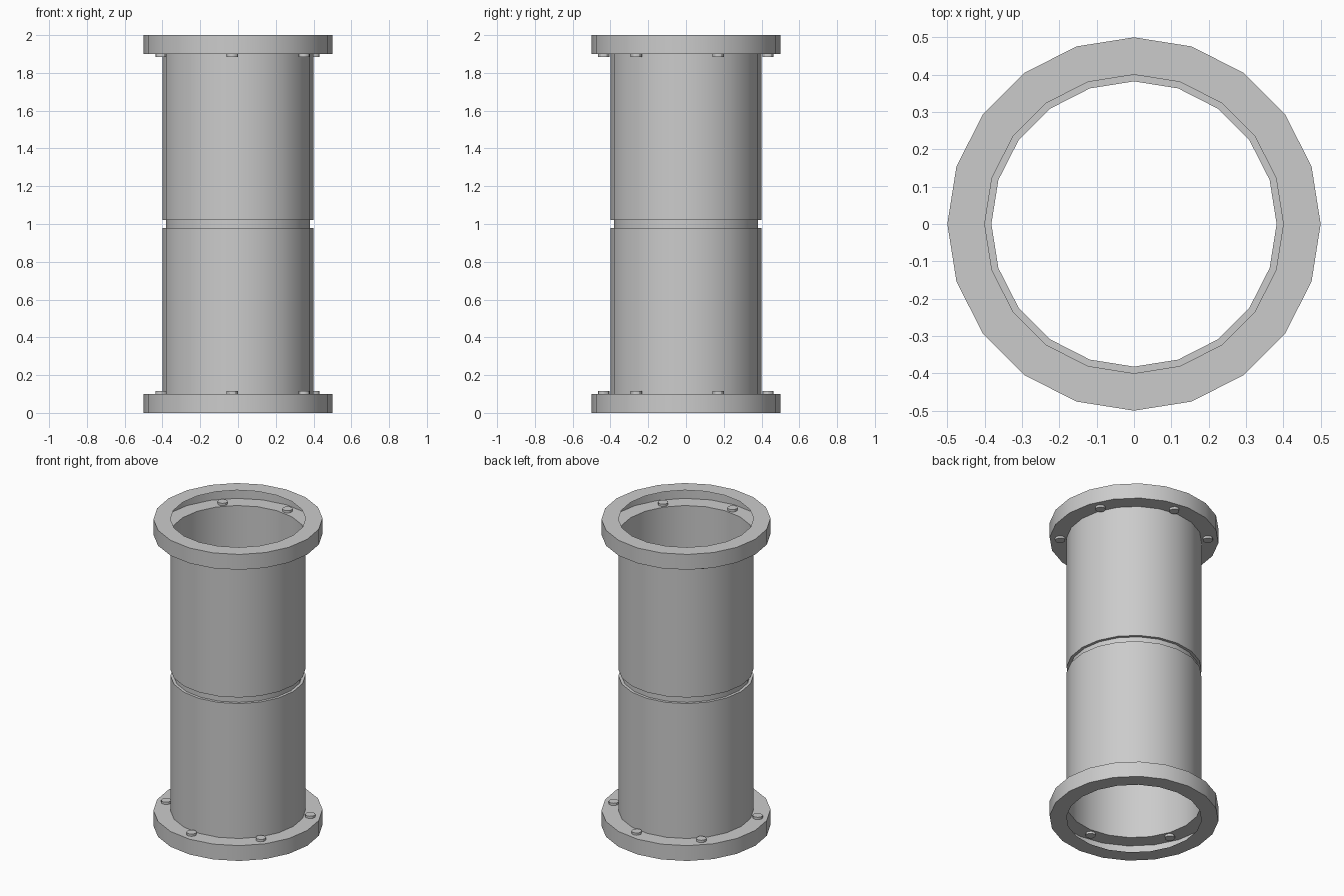
import bpy
import bmesh
from math import cos, sin, pi, radians

if "Cube" in bpy.data.objects:
    bpy.data.objects.remove(bpy.data.objects["Cube"])

SIDES = 20


def finish(name, bm):
    """Turn a bmesh into a smooth shaded object with sharp corners."""
    mesh = bpy.data.meshes.new(name)
    bm.to_mesh(mesh)
    bm.free()
    obj = bpy.data.objects.new(name, mesh)
    bpy.context.collection.objects.link(obj)
    bpy.ops.object.select_all(action='DESELECT')
    obj.select_set(True)
    bpy.context.view_layer.objects.active = obj
    bpy.ops.object.shade_smooth_by_angle(angle=radians(30))
    return obj


def lathe(name, profile):
    """Spin an open (radius, z) profile, listed bottom to top, around z."""
    bm = bmesh.new()
    rings = []
    for r, z in profile:
        rings.append([bm.verts.new((r * cos(2 * pi * i / SIDES),
                                    r * sin(2 * pi * i / SIDES), z))
                      for i in range(SIDES)])
    for low, high in zip(rings, rings[1:]):
        for i in range(SIDES):
            j = (i + 1) % SIDES
            bm.faces.new((low[i], low[j], high[j], high[i]))
    return finish(name, bm)


def bolt(name, angle, z):
    """Short round bolt head passing through the flange's inner plate."""
    bm = bmesh.new()
    bmesh.ops.create_cone(bm, cap_ends=True, segments=12,
                          radius1=0.03, radius2=0.03, depth=0.03)
    a = radians(angle)
    bmesh.ops.translate(bm, verts=bm.verts,
                        vec=(0.437 * cos(a), 0.437 * sin(a), z))
    return finish(name, bm)


# Thin pipe wall with a recessed seam at mid height
lathe("pipe", [(0.4, 0.1), (0.4, 0.98), (0.382, 0.98),
               (0.382, 1.02), (0.4, 1.02), (0.4, 1.9)])

# Flanges are hollow channels, open toward the bore; bolts sit on the pipe side
for label, z0, bolt_z in (("bottom", 0.0, 0.1), ("top", 1.9, 1.9)):
    lathe(label + "_flange", [(0.4, z0), (0.5, z0),
                              (0.5, z0 + 0.1), (0.4, z0 + 0.1)])
    for n, angle in enumerate((23, 83, 137, 201, 266, 323), 1):
        bolt(f"{label}_bolt_{n}", angle, bolt_z)
